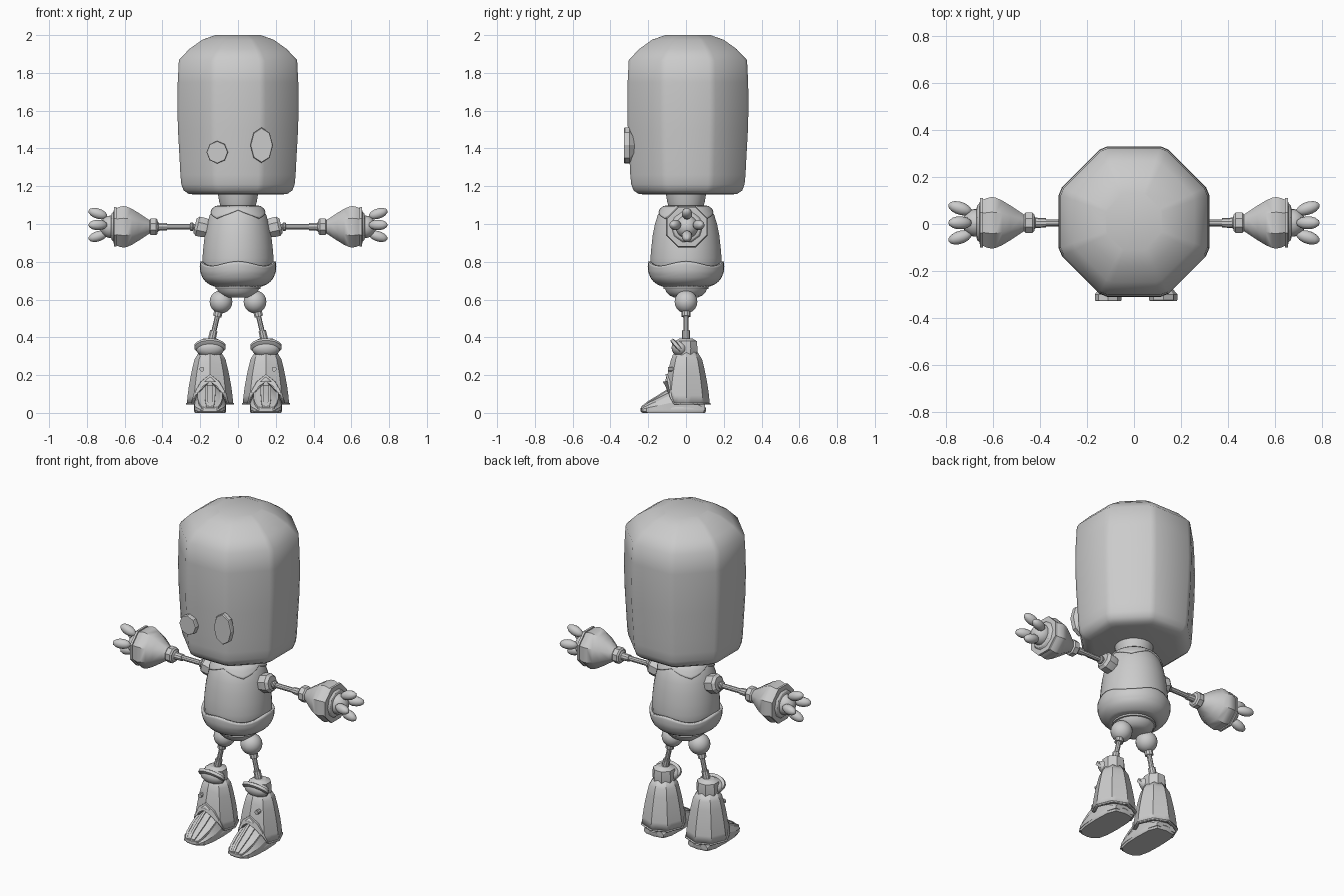
import bpy, math
from math import sin, cos, pi, radians
from mathutils import Vector, Matrix

if "Cube" in bpy.data.objects:
    bpy.data.objects.remove(bpy.data.objects["Cube"])

grey = bpy.data.materials.new("light_grey")
grey.diffuse_color = (0.6, 0.6, 0.6, 1)
grey.use_nodes = True
grey.node_tree.nodes["Principled BSDF"].inputs["Base Color"].default_value = grey.diffuse_color


def loft(name, rings, mirror=False, angle=35, cap=True, thick=0):
    """Skin closed rings of equal point count into one object."""
    n = len(rings[0])
    verts = [tuple(p) for r in rings for p in r]
    faces = [(i * n + j, i * n + (j + 1) % n, (i + 1) * n + (j + 1) % n, (i + 1) * n + j)
             for i in range(len(rings) - 1) for j in range(n)]
    if cap:
        faces += [tuple(reversed(range(n))), tuple(range(len(verts) - n, len(verts)))]
    me = bpy.data.meshes.new(name)
    me.from_pydata(verts, [], faces)
    me.materials.append(grey)
    me.validate()
    me.shade_smooth()
    me.set_sharp_from_angle(angle=radians(angle))
    ob = bpy.data.objects.new(name, me)
    bpy.context.collection.objects.link(ob)
    if thick:
        m = ob.modifiers.new("thickness", 'SOLIDIFY')
        m.thickness = thick
        m.offset = -1
    if mirror:
        m = ob.modifiers.new("mirror", 'MIRROR')
        m.use_mirror_merge = False
    return ob


def lathe(name, prof, n=24, at=(0, 0, 0), axis=(0, 0, 1), squash=(1, 1), **kw):
    """Revolve (radius, height) points around an axis."""
    m = Matrix.Translation(at) @ Vector((0, 0, 1)).rotation_difference(Vector(axis)).to_matrix().to_4x4()
    rings = []
    for r, h in prof:
        rings.append([m @ Vector((r * squash[0] * cos(2 * pi * (j + .5) / n),
                                  r * squash[1] * sin(2 * pi * (j + .5) / n), h)) for j in range(n)])
    return loft(name, rings, **kw)


def ball(name, at, r, axis=(0, 0, 1), stretch=1, n=20, **kw):
    k = n // 2
    prof = [(max(r * sin(pi * i / k), .0006), -r * stretch * cos(pi * i / k)) for i in range(k + 1)]
    return lathe(name, prof, n, at, axis, **kw)


def rod(name, a, b, r, n=10, **kw):
    a, b = Vector(a), Vector(b)
    return lathe(name, [(r, 0), (r, (b - a).length)], n, a, b - a, **kw)


def radius(prof, z):
    """Interpolated radius of a (radius, height) profile with falling heights."""
    for (r0, z0), (r1, z1) in zip(prof, prof[1:]):
        if z0 >= z >= z1:
            return r0 + (r1 - r0) * (z0 - z) / (z0 - z1)
    return prof[0][0] if z > prof[0][1] else prof[-1][0]


def skirt(name, prof, low, high, n=32, at=(0, 0), grow=0, steps=6, octagon=False, **kw):
    """Shell over a profile, its two rims set by functions of the angle."""
    rings = []
    for i in range(steps + 1):
        ring = []
        for j in range(n):
            a = 2 * pi * j / n
            z = low(a) + (high(a) - low(a)) * i / steps
            r = radius(prof, z) + grow
            if octagon:
                r *= 1.02 * cos(pi / 8) / cos(a % (pi / 4) - pi / 8)
            ring.append((at[0] + r * cos(a), at[1] + r * sin(a), z))
        rings.append(ring)
    return loft(name, rings, cap=False, **kw)


# Head: octagonal capsule with slightly softened corners
soft = radians(3)
turns = [k * pi / 4 + pi / 8 + d for k in range(8) for d in (-soft, soft)]
loft("head", [[(s / cos(pi / 8 - soft) * cos(a), .01 + s / cos(pi / 8 - soft) * sin(a), z) for a in turns]
     for s, z in [(.225, 1.155), (.262, 1.16), (.288, 1.178), (.3, 1.21), (.305, 1.26), (.309, 1.34), (.318, 1.5),
                  (.321, 1.63), (.319, 1.75), (.313, 1.868), (.258, 1.926), (.19, 1.975), (.12, 2.0)]], angle=62)

# Eyes: faceted discs of unequal size
for name, x, z, rx, rz in [("small_eye", -.11, 1.38, .057, .06), ("large_eye", .125, 1.417, .06, .094)]:
    rings = [[(x + s * rx * cos(pi / 4 * j), y, z + s * rz * sin(pi / 4 * j))
              for j in range(8)] for y, s in [(-.265, .5), (-.3, 1), (-.324, 1), (-.329, .95)]]
    loft(name, rings, angle=20)

# Neck and torso
lathe("neck", [(.085, 1.06), (.095, 1.1), (.1, 1.115), (.108, 1.165)])
torso = [(.06, 1.1), (.11, 1.097), (.13, 1.082), (.15, 1.048), (.165, 1.0), (.177, .94), (.184, .88),
         (.189, .82), (.186, .76), (.16, .7)]
lathe("torso", torso[::-1], 32, angle=60)


def four_points(a):
    return abs(a % (pi / 2) - pi / 4) / (pi / 4)     # 0 on the diagonals, 1 on the axes


skirt("collar", torso, lambda a: 1.03 + .045 * four_points(a), lambda a: 1.096, grow=.007, thick=.01)
bowl = [(.196, .83), (.203, .78), (.2, .745), (.186, .71), (.16, .683), (.115, .665)]
skirt("belly_bowl", bowl, lambda a: .665, lambda a: .79 + .013 * cos(4 * a), steps=10, angle=50, thick=.015)
lathe("hip_band", [(.09, .652), (.12, .657), (.12, .67), (.1, .675)])
lathe("hip_cup", [(.06, .61), (.085, .62), (.105, .64), (.112, .656)])

# Arms, pointing along x
Z, Y, X = .985, .005, (1, 0, 0)
both = dict(mirror=True)
lathe("shoulder_block", [(.05, 0), (.056, .025), (.056, .06), (.042, .075)], 8,
      (.155, Y, .975), (.97, 0, .22), angle=20, **both)
rod("arm_rod", (.2, Y, Z), (.45, Y, Z), .015, **both)
lathe("arm_joint", [(.019, .235), (.024, .24), (.024, .25), (.019, .255)], 10, (0, Y, Z), X, **both)
lathe("elbow_joint", [(.02, .375), (.022, .42), (.03, .425), (.03, .44)], 10, (0, Y, Z), X, **both)
lathe("wrist_nut", [(.038, .425), (.047, .433), (.047, .462), (.038, .47)], 8, (0, Y, Z), X, angle=20, **both)
lathe("forearm_cuff", [(.036, .465), (.05, .485), (.08, .527), (.103, .562), (.116, .59), (.119, .607),
                       (.114, .628), (.106, .645)], 8, (0, Y, Z), X, angle=40, **both)
lathe("cuff_rim", [(.09, .643), (.114, .644), (.114, .657), (.09, .658)], 8, (0, Y, Z), X, **both)
lathe("cuff_lining", [(.09, .65), (.075, .668), (.05, .675)], 10, (0, Y, Z), X, **both)
ball("palm", (.672, Y, Z), .06, **both)
for name, dy, dz in [("upper_finger", 0, 1), ("lower_finger", 0, -1), ("front_finger", -1, 0), ("rear_finger", 1, 0)]:
    ball(name, (.742, Y + .062 * dy, Z + .01 + .06 * dz), .028, (.92, .3 * dy, .3 * dz), 1.85, 14, **both)

# Legs
ball("hip_ball", (.09, 0, .588), .061, **both)
rod("thigh_rod", (.1, 0, .55), (.14, 0, .38), .014, **both)
rod("thigh_sleeve", (.104, 0, .535), (.11, 0, .51), .024, **both)
rod("knee_sleeve", (.128, 0, .435), (.14, 0, .385), .021, **both)
LX = .148
lathe("knee_block", [(.04, .285), (.062, .3), (.066, .34), (.062, .38), (.035, .395)], 8, (LX, 0, 0), angle=25, **both)
ball("knee_cap", (LX, -.032, .342), .048, (0, -.85, -.53), .9, squash=(1.6, 1), **both)
lathe("knee_brow", [(.042, -.012), (.052, -.008), (.052, .008), (.042, .012)], 16, (LX, -.043, .35),
      (0, -.75, -.66), squash=(1.6, 1), **both)

# Boots: flared octagonal shells with a front arch over the foot
boot = [(.045, .335), (.064, .325), (.08, .285), (.097, .215), (.11, .14), (.118, .08), (.121, .04)]


def arch(a):
    d = abs((a + pi / 2 + pi) % (2 * pi) - pi)      # angle away from the front
    return .045 + .125 * max(0, 1 - d / .95) ** .7


skirt("boot_shell", boot, arch, lambda a: .332, 32, (LX, .003), octagon=True, angle=26, thick=.012, **both)
skirt("boot_hem", boot, arch, lambda a: arch(a) + (.022 if sin(a) < -.6 else .008), 32, (LX, .003), .005, 1,
      octagon=True, thick=.01, **both)
rod("boot_core", (LX, .01, .06), (LX, .01, .28), .06, 12, **both)
rod("boot_bolt", (LX + .043, -.06, .232), (LX + .043, -.096, .232), .013, 8, **both)

# Pointed flap in front of each boot
flap = []
for s in (1, .97):
    flap.append([(LX + x * s, y - (.014 if s < 1 else 0), z) for x, y, z in [
        (0, -.095, .205), (.05, -.083, .165), (.085, -.07, .105), (.07, -.078, .1),
        (.04, -.095, .14), (0, -.108, .165), (-.04, -.095, .14), (-.07, -.078, .1),
        (-.085, -.07, .105), (-.05, -.083, .165)]])
loft("boot_flap", flap, angle=20, **both)

# Feet: wedge with raised ribs over a flat sole
secs = [(-.235, .05, .03), (-.2, .071, .057), (-.15, .082, .087), (-.09, .084, .125), (-.04, .08, .15),
        (.05, .08, .12), (.1, .065, .05)]
arc = [(1, 0), (1, .35), (.72, .8), (.3, 1), (-.3, 1), (-.72, .8), (-1, .35), (-1, 0)]
loft("foot", [[(LX + w * u, y, .012 + (h - .012) * v) for u, v in arc] for y, w, h in secs], angle=20, **both)
for i, (u, v) in enumerate([(.72, .8), (.25, 1), (-.25, 1), (-.72, .8)]):
    loft("foot_rib_%d" % (i + 1), [[(LX + w * u + dx, y, .012 + (h - .012) * v + dz)
         for dx, dz in [(-.007, -.01), (.007, -.01), (.007, .006), (-.007, .006)]]
        for y, w, h in secs[:5]], **both)
outline = [(0, -.24), (.035, -.236), (.066, -.21), (.08, -.15), (.084, -.06), (.08, .04), (.06, .095), (0, .105)]
outline += [(-x, y) for x, y in outline[-2:0:-1]]
loft("sole", [[(LX + x * s, y * s, z) for x, y in outline] for z, s in [(0, .96), (.008, 1), (.026, 1), (.032, .96)]],
     angle=30, **both)
